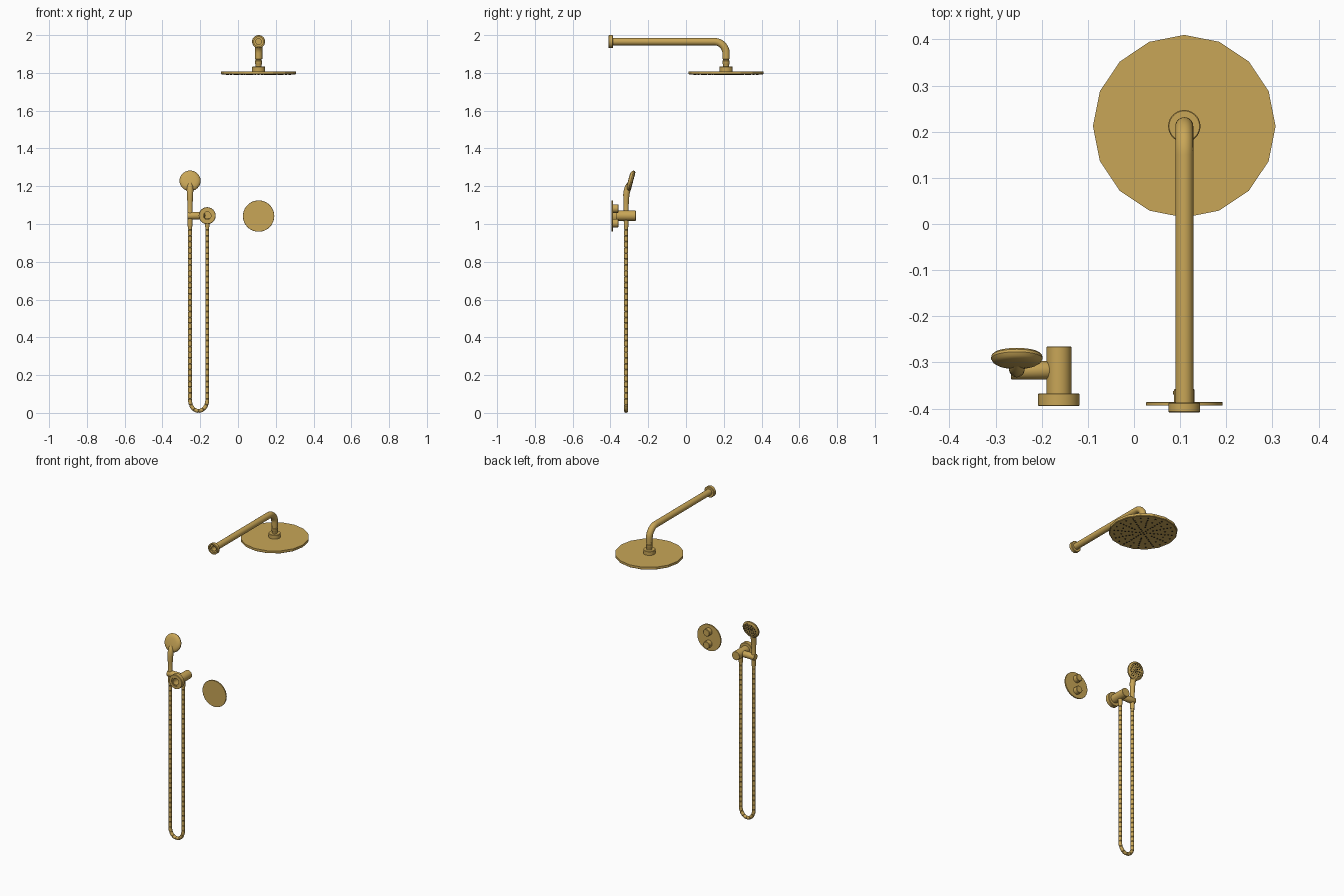
import bpy, bmesh, math
from mathutils import Vector, Matrix

if "Cube" in bpy.data.objects:
    bpy.data.objects.remove(bpy.data.objects["Cube"])


def material(name, rgb):
    m = bpy.data.materials.new(name)
    m.diffuse_color = (*rgb, 1)
    m.use_nodes = True
    m.node_tree.nodes["Principled BSDF"].inputs["Base Color"].default_value = m.diffuse_color
    return m


BRASS = material("brushed brass", (0.58, 0.38, 0.095))
DARK = material("dark rubber", (0.02, 0.017, 0.012))


def finish(name, bm, mat, smooth=True):
    bmesh.ops.recalc_face_normals(bm, faces=bm.faces[:])
    me = bpy.data.meshes.new(name)
    bm.to_mesh(me)
    bm.free()
    ob = bpy.data.objects.new(name, me)
    bpy.context.collection.objects.link(ob)
    me.materials.append(mat)
    if smooth:
        bpy.ops.object.select_all(action='DESELECT')
        ob.select_set(True)
        bpy.context.view_layer.objects.active = ob
        bpy.ops.object.shade_smooth_by_angle(angle=math.radians(35))
    return ob


def skin(bm, rings):
    # bridge successive rings; a one-vertex ring is a pole
    for a, b in zip(rings, rings[1:]):
        n = max(len(a), len(b))
        for i in range(n):
            j = (i + 1) % n
            if len(a) == 1:
                bm.faces.new((a[0], b[i], b[j]))
            elif len(b) == 1:
                bm.faces.new((a[i], a[j], b[0]))
            else:
                bm.faces.new((a[i], a[j], b[j], b[i]))


def lathe(name, profile, loc, axis=(0, 0, 1), seg=40, mat=BRASS, smooth=True):
    # profile of (radius, height along axis)
    bm = bmesh.new()
    mx = Matrix.Translation(loc) @ Vector((0, 0, 1)).rotation_difference(Vector(axis)).to_matrix().to_4x4()
    rings = []
    for r, h in profile:
        n = 1 if r == 0 else seg
        rings.append([bm.verts.new(mx @ Vector((r * math.cos(2 * math.pi * i / n),
                                                r * math.sin(2 * math.pi * i / n), h))) for i in range(n)])
    skin(bm, rings)
    return finish(name, bm, mat, smooth)


def cylinder(name, r, h0, h1, loc, axis, seg=40, bevel=0.002):
    return lathe(name, [(0, h0), (r - bevel, h0), (r, h0 + bevel), (r, h1 - bevel),
                        (r - bevel, h1), (0, h1)], loc, axis, seg)


def sweep(name, path, normal, seg=24):
    # path of (point, radius) lying in the plane with this normal
    bm = bmesh.new()
    n = Vector(normal)
    pts = [Vector(p) for p, _ in path]
    rings = []
    for k, (p, r) in enumerate(path):
        t = (pts[min(k + 1, len(pts) - 1)] - pts[max(k - 1, 0)]).normalized()
        s = t.cross(n)
        rings.append([bm.verts.new(pts[k] + r * (math.cos(a) * n + math.sin(a) * s))
                      for a in (2 * math.pi * i / seg for i in range(seg))])
    skin(bm, rings)
    return finish(name, bm, BRASS)


def nozzles(name, spots, r, depth, loc, axis):
    # small dark pegs spread over a spray face
    bm = bmesh.new()
    mx = Matrix.Translation(loc) @ Vector((0, 0, 1)).rotation_difference(Vector(axis)).to_matrix().to_4x4()
    for rad, ang in spots:
        pos = Matrix.Translation((rad * math.cos(ang), rad * math.sin(ang), 0))
        bmesh.ops.create_cone(bm, cap_ends=True, segments=8, radius1=r, radius2=r * 0.8,
                              depth=depth, matrix=mx @ pos)
    return finish(name, bm, DARK, False)


Y = (0, 1, 0)
X0, Y0, ZA = 0.109, 0.212, 1.9655

# overhead arm: straight run, quarter bend, short drop
R = 0.062
arm = [((X0, -0.39, ZA), 0.0195), ((X0, Y0 - R, ZA), 0.0195)]
for i in range(1, 13):
    a = math.pi / 2 * i / 12
    arm.append(((X0, Y0 - R + R * math.sin(a), ZA - R + R * math.cos(a)), 0.0195))
arm.append(((X0, Y0, 1.875), 0.0195))
sweep("overhead_arm", arm, (1, 0, 0))
lathe("arm_wall_flange", [(0, 0.2), (0.015, 0.2), (0.015, 0.01), (0.025, 0.01), (0.025, 0),
                          (0.0325, 0), (0.0345, 0.002), (0.0345, 0.02), (0.0325, 0.022), (0.019, 0.022)],
      (X0, -0.409, ZA), Y)

# swivel joint between arm and rain head
lathe("swivel_joint", [(0, 1.88), (0.0195, 1.88), (0.0195, 1.874), (0.016, 1.872), (0.016, 1.866),
                       (0.0185, 1.864), (0.0185, 1.848), (0.016, 1.844), (0.016, 1.833), (0.033, 1.833),
                       (0.035, 1.831), (0.035, 1.806), (0, 1.806)], (X0, Y0, 0))

# sixteen-sided rain head with spoke pattern of nozzles
lathe("rain_head", [(0, 1.808), (0.198, 1.808), (0.198, 1.794), (0.194, 1.791), (0, 1.791)],
      (X0, Y0, 0), seg=16, smooth=False)
spots = [(0, 0)]
for s in range(24):
    for k in range(1, 9):
        if (k < 3 and s % 4) or (k < 5 and s % 2) or (k in (5, 7) and s % 2):
            continue
        spots.append((0.021 * k, 2 * math.pi * s / 24))
nozzles("rain_nozzles", spots, 0.0052, 0.004, (X0, Y0, 1.7905), (0, 0, -1))

# valve plate with two knobs, each with a small lever pin
cylinder("valve_plate", 0.083, 0, 0.008, (X0, -0.394, 1.042), Y, 64, 0.001)
for label, z in (("upper", 1.082), ("lower", 1.004)):
    cylinder(label + "_knob", 0.0225, 0, 0.03, (X0, -0.388, z), Y)
    cylinder(label + "_knob_pin", 0.004, 0, 0.024, (X0, -0.366, z), (-1, 0, 0), 12, 0.0005)

# wall bracket: flange, hollow post, side arm
XB, XH, ZB, YH = -0.163, -0.254, 1.044, -0.317
lathe("bracket_flange", [(0.02, 0.02), (0.02, 0.004), (0.027, 0.004), (0.027, 0), (0.043, 0), (0.045, 0.002),
                         (0.045, 0.026), (0.043, 0.028), (0.02, 0.028)], (XB, -0.395, ZB), Y)
lathe("bracket_post", [(0, 0.09), (0.02, 0.09), (0.02, 0.01), (0.027, 0.01), (0.027, 0.128),
                       (0.026, 0.129), (0, 0.129)], (XB, -0.395, ZB), Y)
lathe("bracket_side_arm", [(0, 0), (0.019, 0), (0.02, 0.002), (0.02, 0.08), (0.014, 0.09), (0, 0.094)],
      (-0.267, YH, ZB), (1, 0, 0))

# hand shower: tapered handle flowing into a tilted head
sweep("hand_shower_handle",
      [((XH, YH, 0.998), 0.0105), ((XH, YH, 1.02), 0.0135), ((XH, YH, 1.065), 0.0135), ((XH, YH, 1.07), 0.0125),
       ((XH, YH, 1.12), 0.0145), ((XH, YH + 0.001, 1.155), 0.0165), ((XH, YH + 0.005, 1.178), 0.0175),
       ((XH, YH + 0.012, 1.20), 0.0165), ((XH, YH + 0.02, 1.22), 0.01)], (1, 0, 0))
tilt = math.radians(15)
face = Vector((0, math.cos(tilt), -math.sin(tilt)))
head = Vector((XH, -0.2925, 1.229))
lathe("hand_shower_head", [(0, -0.014), (0.03, -0.0135), (0.044, -0.011), (0.052, -0.006), (0.056, 0.001),
                           (0.055, 0.007), (0.051, 0.011), (0.046, 0.0125), (0.044, 0.011), (0, 0.011)],
      head, face, 48)
spots = [(0, 0)]
for rad, n in ((0.012, 6), (0.024, 10), (0.036, 16)):
    spots += [(rad, 2 * math.pi * i / n) for i in range(n)]
nozzles("hand_shower_nozzles", spots, 0.0036, 0.004, head + face * 0.011, face)

# hose: two long drops joined by a U bend, with evenly spaced grooves
XM, HW, ZT, ZU = (XB + XH) / 2, (XB - XH) / 2, 1.03, 0.067
DROP, BEND = ZT - ZU, 0.17


def hose_point(s):
    if s < DROP:
        return (XH, YH, ZT - s)
    if s > DROP + BEND:
        return (XB, YH, ZU + s - DROP - BEND)
    a = math.pi * (s - DROP) / BEND
    return (XM - HW * math.cos(a), YH, ZU - 0.0565 * math.sin(a))


total = 2 * DROP + BEND
count = 68
step = total / count
hose = []
for k in range(count):
    for f, r in ((0, 0.0085), (0.08, 0.0105), (0.35, 0.0105), (0.65, 0.0105), (0.92, 0.0105)):
        hose.append((hose_point((k + f) * step), r))
hose.append((hose_point(total), 0.0085))
sweep("hose", hose, (0, 1, 0), 14)

# hose end nuts
for label, x in (("handle", XH), ("bracket", XB)):
    lathe(label + "_hose_nut", [(0, 0.985), (0.0115, 0.985), (0.0125, 0.99), (0.0125, 1.03), (0, 1.03)], (x, YH, 0))
